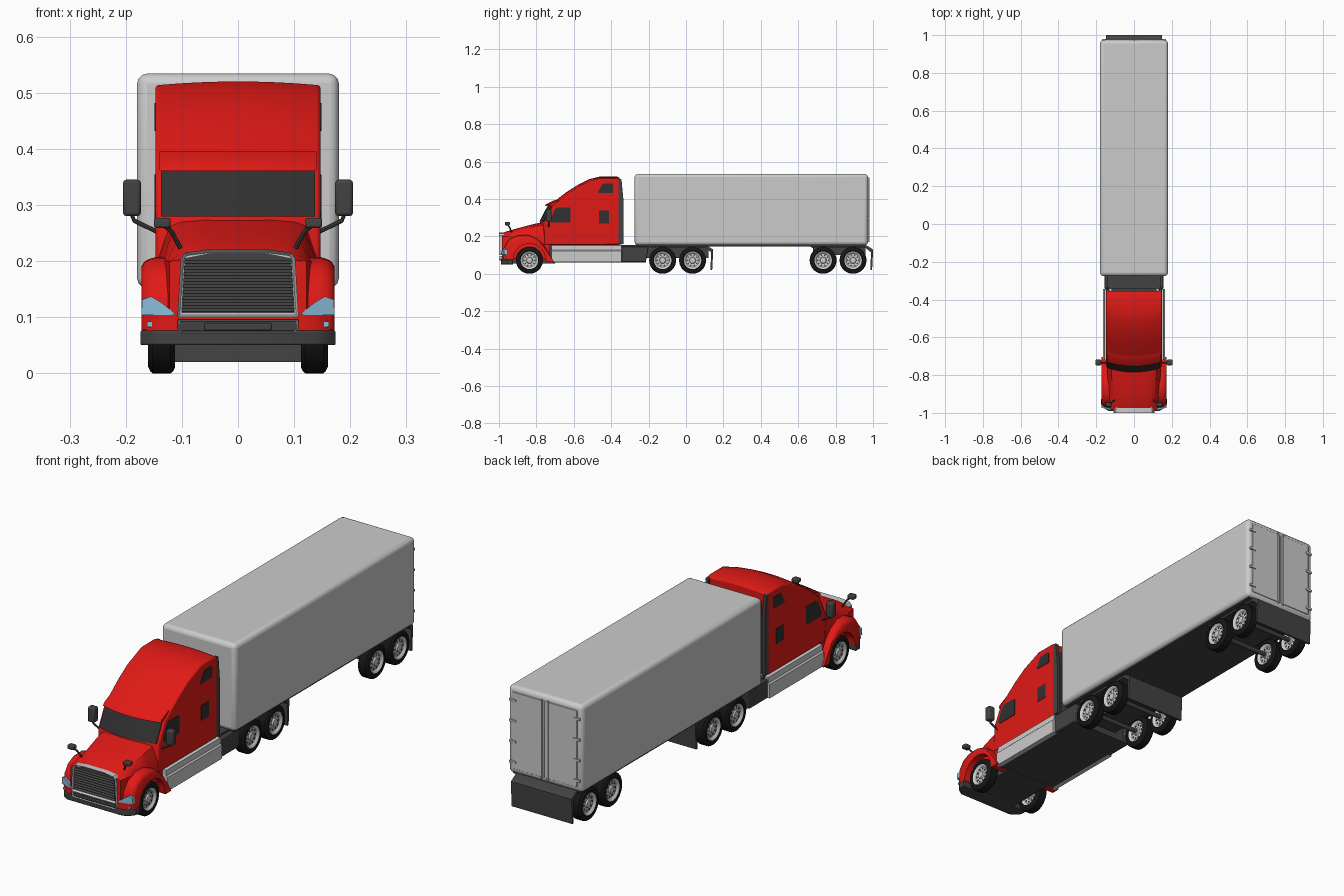
import bpy, bmesh, math
from mathutils import Vector

if "Cube" in bpy.data.objects:
    bpy.data.objects.remove(bpy.data.objects["Cube"])

def material(name, *rgb):
    m = bpy.data.materials.new(name)
    m.diffuse_color = (*rgb, 1)
    m.use_nodes = True
    m.node_tree.nodes["Principled BSDF"].inputs["Base Color"].default_value = m.diffuse_color
    return m

RED = material("red_paint", 0.75, 0.01, 0.008)
DARK = material("dark_plastic", 0.055, 0.055, 0.055)
GLASS = material("glass", 0.03, 0.03, 0.03)
RUBBER = material("rubber", 0.008, 0.008, 0.008)
LAMP = material("lamp", 0.25, 0.5, 0.7)

def add_loft(bm, rings):
    vs = [[bm.verts.new(p) for p in r] for r in rings]
    n = len(vs[0])
    for a, b in zip(vs, vs[1:]):
        for i in range(n):
            bm.faces.new((a[i], a[(i + 1) % n], b[(i + 1) % n], b[i]))
    bm.faces.new(vs[0])
    bm.faces.new(vs[-1])

def finish(bm, name, mat=None, mirror=False, bevel=0, seg=2):
    bmesh.ops.recalc_face_normals(bm, faces=bm.faces)
    me = bpy.data.meshes.new(name)
    bm.to_mesh(me)
    bm.free()
    ob = bpy.data.objects.new(name, me)
    bpy.context.collection.objects.link(ob)
    if mat:
        me.materials.append(mat)
    bpy.ops.object.select_all(action='DESELECT')
    ob.select_set(True)
    bpy.context.view_layer.objects.active = ob
    bpy.ops.object.shade_smooth_by_angle(angle=math.radians(35))
    if bevel:
        b = ob.modifiers.new("bevel", 'BEVEL')
        b.width, b.segments, b.limit_method, b.angle_limit = bevel, seg, 'ANGLE', math.radians(50)
    if mirror:
        ob.modifiers.new("mirror", 'MIRROR')
    return ob

def loft(name, rings, mat=None, **k):
    bm = bmesh.new()
    add_loft(bm, rings)
    return finish(bm, name, mat, **k)

def prism(name, axis, pts, lo, hi, mat=None, **k):
    def at(t, p):
        c = list(p)
        c.insert(axis, t)
        return c
    return loft(name, [[at(t, p) for p in pts] for t in (lo, hi)], mat, **k)

def box(name, x, y, z, mat=None, **k):
    return prism(name, 2, [(x[0], y[0]), (x[1], y[0]), (x[1], y[1]), (x[0], y[1])], *z, mat, **k)

def circle(x, y, z, r, n):
    return [(x, y + r * math.cos(2 * math.pi * i / n), z + r * math.sin(2 * math.pi * i / n)) for i in range(n)]

def lathe(name, profile, mat=None, n=32):
    full = profile + [(-x, r) for x, r in reversed(profile)]
    return loft(name, [circle(x, 0, 0, r, n) for x, r in full], mat)

def tube(name, pts, r, mat):
    rings = []
    for p in pts:
        d = (Vector(pts[-1]) - Vector(pts[0])).normalized()
        u = d.cross(Vector((0, 1, 0))).normalized()
        v = d.cross(u)
        rings.append([Vector(p) + r * (math.cos(a * math.pi / 4) * u + math.sin(a * math.pi / 4) * v) for a in range(8)])
    return loft(name, rings, mat, mirror=True)

# Trailer body, floor and rear doors
box("trailer_body", (-.18, .18), (-.275, .973), (.152, .534), bevel=.018, seg=3)
box("trailer_floor", (-.165, .165), (-.26, .96), (.147, .16), DARK)
box("trailer_door", (.004, .155), (.96, .976), (.175, .51), mirror=True, bevel=.002)
box("door_lock_bar", (.012, .018), (.97, .98), (.17, .515), mirror=True)
for i in range(4):
    box("door_hinge", (.14, .17), (.968, .98), (.2 + i * .09, .21 + i * .09), mirror=True)

# Rear fenders with mudflaps, tractor and trailer
FLAP = [(-.2, .152), (.11, .152), (.145, .13), (.145, .115), (.14, .02), (.131, .02), (.134, .115), (.105, .138), (-.18, .138)]
for name, off in (("tractor", 0), ("trailer", .855)):
    prism(name + "_fender_and_flap", 0, [(y + off, z) for y, z in FLAP], -.147, .147, DARK)

# Wheels: one tyre, rim and hole set, shared by every position
bm = bmesh.new()
for i in range(10):
    a = i * math.pi / 5
    add_loft(bm, [circle(x, .029 * math.cos(a), .029 * math.sin(a), .0045, 8) for x in (-.0155, .0155)])
parts = [
    lathe("tyre", [(-.01, .043), (-.02, .045), (-.024, .05), (-.024, .061), (-.02, .069), (-.016, .072)], RUBBER),
    lathe("rim", [(-.021, .01), (-.02, .015), (-.014, .018), (-.014, .036), (-.02, .041), (-.0225, .047)]),
    finish(bm, "rim_holes", DARK)]
AXLES = (-.837, -.125, .035, .733, .893)
for i, y in enumerate(AXLES):
    for s in (-1, 1):
        for p in parts:
            ob = p
            if (i, s) != (0, -1):
                ob = p.copy()
                bpy.context.collection.objects.link(ob)
            ob.location = (s * .136, y, .072)
    loft("axle", [circle(x, y, .072, .01, 12) for x in (-.13, .13)], DARK)

# Chassis and undertrays
box("chassis_frame", (-.07, .07), (-.21, .12), (.085, .148), DARK)
box("trailer_bogie", (-.07, .07), (.68, .96), (.1, .15), DARK)
box("front_undertray", (-.108, .108), (-.96, -.7), (.055, .19), DARK)
box("middle_undertray", (-.14, .14), (-.715, -.215), (.06, .155), DARK)

# Side skirts and step boxes behind the cab
SKIRT = [(.12, .156), (.156, .152), (.157, .128), (.163, .122), (.163, .062), (.12, .062)]
prism("side_skirt", 1, SKIRT, -.72, -.345, mirror=True)
prism("rear_side_box", 0, [(-.345, .145), (-.2, .145), (-.215, .062), (-.345, .062)], .12, .155, DARK, mirror=True, bevel=.004)

# Cab: side profile lofted across x, front and roof bowed
def bowed(pts, half, n=12):
    rings = []
    for i in range(n + 1):
        x = half * (2 * i / n - 1)
        q = (x / .147) ** 2
        rings.append([(x, y + (.024 * q if y < -.5 else 0), z - (.007 * q if z > .5 else 0)) for y, z in pts])
    return rings

CAB = [(-.355, .155), (-.355, .514), (-.37, .52), (-.46, .52), (-.52, .505), (-.58, .474), (-.64, .436),
       (-.70, .39), (-.737, .362), (-.78, .275), (-.78, .155)]
loft("cab", bowed(CAB, .147), RED, bevel=.005)
loft("windshield", bowed([(-.742, .36), (-.784, .279), (-.76, .279), (-.72, .36)], .137), GLASS)
loft("sun_visor", bowed([(-.755, .361), (-.748, .372), (-.7, .395), (-.7, .361)], .14), RED)

# Cab side windows
WINDOWS = {
    "door_window": [(-.72, .274), (-.727, .285), (-.7, .345), (-.685, .354), (-.622, .354), (-.618, .35), (-.618, .278), (-.622, .274)],
    "upper_sleeper_window": [(-.468, .432), (-.47, .438), (-.445, .482), (-.395, .482), (-.39, .477), (-.39, .432)],
    "lower_sleeper_window": [(-.465, .27), (-.465, .337), (-.412, .337), (-.412, .27)]}
for name, pts in WINDOWS.items():
    prism(name, 0, pts, .14, .149, GLASS, mirror=True)

# Cab rear wind deflectors
prism("rear_deflector", 0, [(-.36, .16), (-.335, .16), (-.335, .4), (-.345, .505), (-.36, .508)], .133, .147, DARK, mirror=True)
box("cab_back_panel", (-.12, .12), (-.36, -.342), (.16, .47), DARK)

# Hood lofted along y
rings = []
for y, w, zt in ((-.985, .1, .216), (-.965, .104, .226), (-.89, .111, .247), (-.81, .118, .268), (-.73, .123, .282)):
    half = [(w * .5, zt - .001), (w * .85, zt - .006), (w, zt - .014), (w + .022, .2), (w + .022, .08)]
    rings.append([(x, y, z) for x, z in half] + [(-x, y, z) for x, z in reversed(half)])
loft("hood", rings, RED)

# Front fenders with wheel arch
OUTER = [(-.705, .062), (-.733, .11), (-.762, .158), (-.80, .19), (-.845, .207), (-.90, .205), (-.943, .186),
         (-.968, .15), (-.975, .105), (-.972, .078)]
ARCH = [(-.837 - .086 * math.cos(i * math.pi / 14), .075 + .086 * math.sin(i * math.pi / 14)) for i in range(15)]
rings = []
for x, s in ((.1, 1), (.147, 1), (.159, .975), (.167, .94), (.172, .88)):
    ring = [(x, -.84 + (y + .84) * (s if i > 2 else 1), .07 + (z - .07) * s) for i, (y, z) in enumerate(OUTER)]
    rings.append(ring + [(x, y, z) for y, z in ARCH] + [(x, -.745, .062)])
loft("front_fender", rings, RED, mirror=True)

# Bumper
def plan(w, d):
    half = [(w, -.925), (w, -.955), (w - .012, -.972), (w - .04, d)]
    return half + [(-x, y) for x, y in reversed(half)]
prism("red_bumper", 2, plan(.171, -.985), .075, .104, RED)
prism("lower_bumper", 2, plan(.174, -.99), .05, .076, DARK, bevel=.003)

# Grille and lower intake: framed openings with slats
def framed(name, pts, front, rim):
    bm = bmesh.new()
    add_loft(bm, [[(x, y, z) for x, z in pts] for y in (front, -.96)])
    bmesh.ops.recalc_face_normals(bm, faces=bm.faces)
    f = [f for f in bm.faces if f.normal.y < -.9]
    bmesh.ops.inset_individual(bm, faces=f, thickness=rim, depth=0)
    for v in f[0].verts:
        v.co.y += .01
    finish(bm, name)

framed("grille_frame", [(-.108, .1), (.108, .1), (.102, .205), (.094, .215), (.05, .221), (-.05, .221), (-.094, .215), (-.102, .205)], -1, .006)
prism("grille_panel", 1, [(-.101, .107), (.101, .107), (.095, .205), (.05, .214), (-.05, .214), (-.095, .205)], -.9915, -.97, DARK)
for i in range(9):
    w = .1 - i * .0006
    prism("grille_slat", 0, [(-.998, .110 + i * .0107), (-.99, .117 + i * .0107), (-.99, .110 + i * .0107)], -w, w, DARK)
framed("intake_frame", [(-.1, .072), (.1, .072), (.108, .079), (.108, .096), (-.108, .096), (-.108, .079)], -.996, .003)
box("intake_panel", (-.104, .104), (-.99, -.97), (.076, .093), DARK)
box("intake_bar", (-.06, .06), (-.994, -.98), (.076, .09), DARK, bevel=.003)

# Headlights wrapping the fender corner, and fog lights
LIGHT = [(.172, .104), (.112, .104), (.114, .108), (.135, .125), (.155, .137), (.171, .131)]
loft("headlight", [[(x, -.99 + (x - .11) * .28 + d, z) for x, z in LIGHT] for d in (0, .03)], LAMP, mirror=True)
box("fog_light", (.153, .162), (-.977, -.95), (.082, .092), LAMP, mirror=True)

# Door mirrors and hood mirrors
box("door_mirror", (.173, .205), (-.748, -.718), (.28, .345), DARK, mirror=True, bevel=.006)
tube("door_mirror_arm", [(.19, -.735, .284), (.185, -.735, .272), (.14, -.735, .25)], .004, DARK)
box("hood_mirror", (.12, .15), (-.968, -.942), (.259, .277), DARK, mirror=True, bevel=.004)
tube("hood_mirror_arm", [(.13, -.955, .262), (.118, -.945, .252), (.1, -.93, .218)], .004, DARK)
